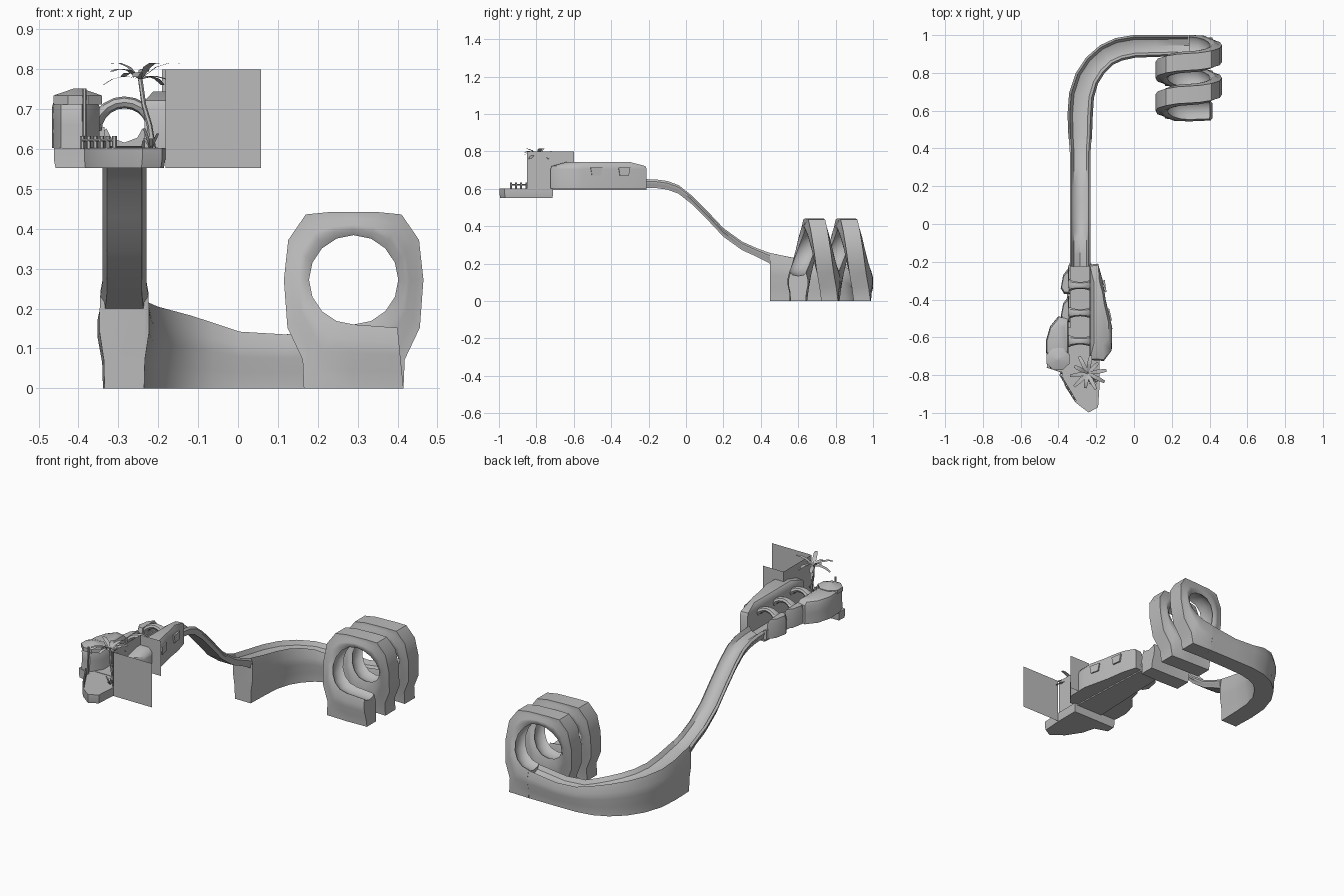
import bpy, bmesh, math
from mathutils import Vector, Matrix

cube = bpy.data.objects.get("Cube")
if cube:
    bpy.data.objects.remove(cube)

GREY = (0.5, 0.5, 0.5, 1)
mat = bpy.data.materials.new("plain grey")
mat.use_nodes = True
mat.diffuse_color = GREY
mat.node_tree.nodes["Principled BSDF"].inputs["Base Color"].default_value = GREY
parts = []


def finish(name, bm):
    me = bpy.data.meshes.new(name)
    bm.to_mesh(me)
    bm.free()
    me.materials.append(mat)
    ob = bpy.data.objects.new(name, me)
    bpy.context.collection.objects.link(ob)
    parts.append(ob)


def loft(name, rings):
    """Skin a row of closed rings and cap both ends."""
    bm = bmesh.new()
    rows = [[bm.verts.new(p) for p in ring] for ring in rings]
    n = len(rows[0])
    for a, b in zip(rows, rows[1:]):
        for i in range(n):
            j = (i + 1) % n
            bm.faces.new((a[i], a[j], b[j], b[i]))
    bm.faces.new(rows[0])
    bm.faces.new(rows[-1])
    bmesh.ops.recalc_face_normals(bm, faces=bm.faces)
    finish(name, bm)


def prism(name, outline, levels):
    """Stack a plan outline at (z, scale) levels."""
    c = sum((Vector(p) for p in outline), Vector((0, 0))) / len(outline)
    loft(name, [[(*(c + (Vector(p) - c) * s), z) for p in outline] for z, s in levels])


def tube(name, path, radii, sides=6):
    """Round tube through path points."""
    pts = [Vector(p) for p in path]
    rings = []
    for i, p in enumerate(pts):
        d = pts[min(i + 1, len(pts) - 1)] - pts[max(i - 1, 0)]
        q = d.to_track_quat('Z', 'Y')
        rings.append([p + q @ Vector((radii[i] * math.cos(a), radii[i] * math.sin(a), 0))
                      for a in [math.tau * k / sides for k in range(sides)]])
    loft(name, rings)


def strip(name, rows):
    """Open sheet from pairs of edge points."""
    bm = bmesh.new()
    vs = [[bm.verts.new(p) for p in row] for row in rows]
    for a, b in zip(vs, vs[1:]):
        bm.faces.new((a[0], a[1], b[1], b[0]))
    finish(name, bm)


# Chute section: trough in shares of the dip, outside in shares of the full depth
TROUGH = [(0.82, 0), (0.6, 0.65), (0, 1), (-0.6, 0.65), (-0.82, 0)]
WALL = [(1, 0.25), (1, 0.45), (0.83, 0.72), (0.8, 1)]


def section(top, base, side, half, dip):
    down = (base - top).normalized() * dip
    ring = [top + down * t + side * (u * half) for u, t in TROUGH]
    ring += [top.lerp(base, t) - side * (u * half) for u, t in WALL]
    ring += [top.lerp(base, t) + side * (u * half) for u, t in reversed(WALL)]
    return ring


# Slide: straight descent, then a turn standing on the ground (x, y, top, base, half width)
X = -0.285
stations = [(X, y, top, top - 0.046, 0.055) for y, top in
            ((-0.225, 0.652), (-0.16, 0.65), (-0.1, 0.642), (-0.04, 0.62), (0.03, 0.565),
             (0.12, 0.475), (0.2, 0.39), (0.3, 0.318), (0.38, 0.282))]
stations += [(X, 0.449, 0.257, 0.2, 0.06),
             (X, 0.45, 0.257, 0, 0.062), (X, 0.58, 0.23, 0, 0.067),
             (-0.278, 0.68, 0.215, 0, 0.067), (-0.25, 0.77, 0.205, 0, 0.065),
             (-0.205, 0.84, 0.195, 0, 0.064), (-0.145, 0.895, 0.182, 0, 0.062),
             (-0.08, 0.925, 0.165, 0, 0.062), (0, 0.94, 0.142, 0, 0.06),
             (0.12, 0.943, 0.135, 0, 0.058), (0.29, 0.945, 0.157, 0, 0.056)]
rings = []
for i, (x, y, top, base, half) in enumerate(stations):
    a, b = stations[max(i - 1, 0)], stations[min(i + 1, len(stations) - 1)]
    d = Vector((b[0] - a[0], b[1] - a[1], 0)).normalized()
    rings.append(section(Vector((x, y, top)), Vector((x, y, base)),
                         Vector((-d.y, d.x, 0)), half, 0.036))
loft("slide", rings)

# Corkscrew: round inside, squarish outside, feet down to the ground
HALF = [(0, -0.272), (0.125, -0.272), (0.128, -0.2), (0.166, -0.12), (0.175, 0),
        (0.164, 0.1), (0.12, 0.164), (0.06, 0.17), (0, 0.17)]
outer = HALF + [(-x, z) for x, z in HALF[-2:0:-1]]
CX, CZ = 0.29, 0.272
rings = []
for i in range(33):
    a = math.tau * i / 16 - math.pi / 2
    k, f = divmod(i / 8, 1)
    y = 0.945 - 0.0865 * (k + f * f * (3 - 2 * f))
    ox, oz = outer[i % 16]
    rings.append(section(Vector((CX + 0.112 * math.cos(a), y, CZ + 0.112 * math.sin(a))),
                         Vector((CX + ox, y, CZ + oz)), Vector((0, 1, 0)), 0.056, 0.018))
rings.append(section(Vector((0.4, 0.6, 0.152)), Vector((0.415, 0.6, 0)),
                     Vector((0, 1, 0)), 0.052, 0.018))
loft("corkscrew", rings)

# Platform floor and front terrace
prism("corridor_floor", [(-0.345, -0.21), (-0.225, -0.21), (-0.2, -0.75), (-0.37, -0.75)],
      [(0.595, 1), (0.604, 1)])
prism("front_terrace", [(-0.46, -0.71), (-0.462, -0.76), (-0.385, -0.785), (-0.365, -0.86),
                        (-0.31, -0.945), (-0.24, -0.998), (-0.19, -0.97),
                        (-0.182, -0.85), (-0.182, -0.71)],
      [(0.552, 0.97), (0.575, 1), (0.602, 1)])

# Right hand rock wall with its windows
prism("side_wall", [(-0.235, -0.215), (-0.19, -0.21), (-0.165, -0.3), (-0.15, -0.4),
                    (-0.115, -0.55), (-0.118, -0.67), (-0.16, -0.725), (-0.235, -0.72)],
      [(0.602, 1), (0.705, 1), (0.722, 0.97), (0.744, 0.65)])
for n, (x, y, turn) in enumerate([(-0.131, -0.48, 0.23), (-0.157, -0.33, 0.15)]):
    m = Matrix.Translation((x, y, 0.693)) @ Matrix.Rotation(turn, 4, 'Z')
    shape = [(-0.032, 0.022), (0.032, 0.022), (0.024, -0.022), (-0.024, -0.022)]
    loft(f"window_{n + 1}", [[m @ Vector((d, u, v)) for u, v in shape]
                             for d in (-0.002, 0.007)])

# Left hand low walls and round hut
for n, (y0, y1) in enumerate([(-0.37, -0.27), (-0.52, -0.42)]):
    prism(f"low_wall_{n + 1}", [(-0.345, y1 + 0.04), (-0.375, y1), (-0.388, y0 + 0.03),
                                (-0.37, y0), (-0.34, y0)],
          [(0.602, 1), (0.68, 1), (0.705, 0.8)])
prism("low_curb", [(-0.335, -0.215), (-0.35, -0.22), (-0.36, -0.55), (-0.335, -0.55)],
      [(0.602, 1), (0.655, 1)])
prism("hut", [(-0.345, -0.5), (-0.4, -0.485), (-0.445, -0.54), (-0.468, -0.62),
              (-0.465, -0.7), (-0.445, -0.765), (-0.39, -0.77), (-0.345, -0.71)],
      [(0.602, 0.98), (0.66, 0.96), (0.705, 0.97), (0.722, 0.88), (0.73, 0.65)])
prism("hut_roof", [(-0.402 + 0.066 * math.cos(k * math.pi / 4 + 0.4),
                    -0.715 + 0.062 * math.sin(k * math.pi / 4 + 0.4)) for k in range(8)],
      [(0.712, 1), (0.734, 1), (0.752, 0.15)])

# Arched beams over the corridor, flared where they meet the walls
for n, y in enumerate((-0.325, -0.47, -0.62)):
    rings = []
    for k in range(11):
        a = math.pi * k / 10
        out = Vector((math.cos(a), 0, math.sin(a)))
        wide = 0.018 + 0.02 * out.x ** 2
        mid = Vector((X, y, 0.645)) + out * 0.072
        rings.append([mid + out * (0.015 * math.sin(b)) + Vector((0, wide * math.cos(b), 0))
                      for b in [math.tau * s / 8 for s in range(8)]])
    loft(f"arch_{n + 1}", rings)

# Upright panels
strip("front_panel", [[(-0.182, -0.85, z), (0.058, -0.85, z)] for z in (0.552, 0.8)])
strip("side_panel", [[(-0.19, -0.85, z), (-0.19, -0.6, z)] for z in (0.602, 0.8)])
strip("rear_panel", [[(-0.19, -0.6, z), (-0.06, -0.6, z)] for z in (0.602, 0.8)])

# Palm tree
crown = Vector((-0.245, -0.79, 0.775))
tube("palm_trunk", [(-0.215, -0.81, 0.6), (-0.222, -0.808, 0.66),
                    (-0.236, -0.8, 0.71), crown], [0.01, 0.007, 0.006, 0.006])
for k in range(10):
    a = math.tau * k / 10 + 0.15
    out = Vector((math.cos(a), math.sin(a), 0))
    side = Vector((-out.y, out.x, 0))
    reach = (0.1, 0.08, 0.095)[k % 3]
    lift = (0.04, -0.015, 0.02, 0.005)[k % 4]
    rows = []
    for s, w in ((0, 0.004), (0.4, 0.011), (0.75, 0.01), (1, 0.007)):
        mid = crown + out * (reach * s) + Vector((0, 0, 0.06 * s * (1 - s) + lift * s))
        rows.append([mid - side * w, mid + side * w])
    strip(f"palm_leaf_{k + 1}", rows)

# Terrace plants
for k in range(8):
    a = math.tau * k / 8
    out = Vector((math.cos(a), math.sin(a), 0))
    side = Vector((-out.y, out.x, 0)) * 0.005
    root = Vector((-0.218, -0.83, 0.602))
    tip = root + out * 0.024 + Vector((0, 0, 0.025 + 0.012 * (k % 3)))
    strip(f"plant_leaf_{k + 1}", [[root - side, root + side], [tip - side, tip + side]])

# Fence and tall post
start, end = Vector((-0.39, -0.8, 0.6)), Vector((-0.31, -0.935, 0.6))
for k in range(6):
    p = start.lerp(end, k / 5)
    tube(f"fence_post_{k + 1}", [p, p + Vector((0, 0, 0.033))], [0.006, 0.006])
rail = Vector((0, 0, 0.022))
tube("fence_rail", [start + rail, end + rail], [0.004, 0.004])
tube("tall_post", [(-0.385, -0.79, 0.6), (-0.385, -0.785, 0.752)], [0.006, 0.005])

# Soft shading with crisp edges
bpy.ops.object.select_all(action='DESELECT')
for ob in parts:
    ob.select_set(True)
bpy.context.view_layer.objects.active = parts[0]
bpy.ops.object.shade_smooth_by_angle(angle=math.radians(40))
